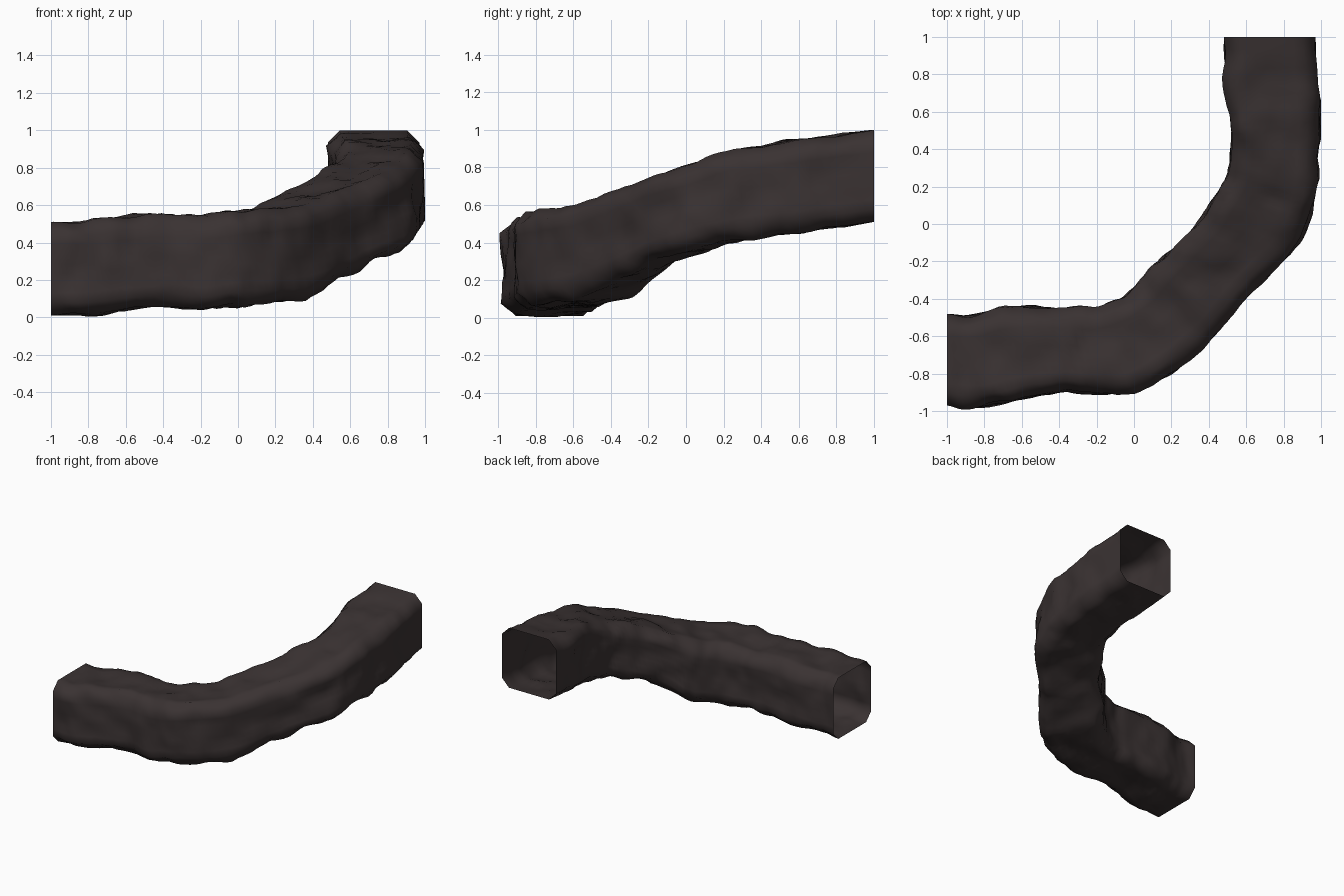
import bpy, bmesh, math
from mathutils import Vector, noise

if "Cube" in bpy.data.objects:
    bpy.data.objects.remove(bpy.data.objects["Cube"])

# Stations along the tunnel: outer x, outer y, inner x, inner y, floor z, roof z
STATIONS = [
    (-1.00, -.97, -1.00, -.48, .01, .51),
    (-.86, -.985, -.86, -.485, .01, .51),
    (-.68, -.955, -.69, -.44, .03, .53),
    (-.40, -.90, -.44, -.445, .055, .55),
    (-.18, -.91, -.22, -.445, .045, .54),
    (.00, -.905, -.09, -.405, .06, .56),
    (.20, -.80, .00, -.34, .08, .585),
    (.40, -.64, .09, -.25, .10, .61),
    (.60, -.39, .20, -.14, .20, .68),
    (.80, -.19, .35, .01, .30, .76),
    (.93, -.01, .45, .17, .36, .82),
    (.97, .20, .51, .32, .40, .885),
    (.995, .50, .52, .52, .445, .935),
    (.985, .74, .49, .74, .475, .965),
    (.97, 1.00, .48, 1.00, .51, 1.00),
]
STEPS, SIDE, CHAMFER = 6, 7, .065


def spline(a, b, c, d, t):
    return [.5 * (2 * q + (r - p) * t + (2 * p - 5 * q + 4 * r - s) * t * t
                  + (3 * q - p - 3 * r + s) * t ** 3) for p, q, r, s in zip(a, b, c, d)]


def section():
    """Chamfered square as (u, v) in 0..1, with extra points on the long sides."""
    c = CHAMFER / .49
    pts = []
    corners = [(c, 0), (1 - c, 0), (1, c), (1, 1 - c), (1 - c, 1), (c, 1), (0, 1 - c), (0, c)]
    for i, (u, v) in enumerate(corners):
        u2, v2 = corners[(i + 1) % 8]
        n = SIDE if i % 2 == 0 else 2
        pts += [(u + (u2 - u) * k / n, v + (v2 - v) * k / n) for k in range(n)]
    return pts


# Rock tunnel shell, open at both ends
frames = []
last = len(STATIONS) - 1
for i in range(last):
    q = [STATIONS[min(max(i + k, 0), last)] for k in (-1, 0, 1, 2)]
    frames += [spline(*q, s / STEPS) for s in range(STEPS)]
frames.append(list(STATIONS[-1]))

bm = bmesh.new()
rings = []
for i, (ox, oy, ix, iy, z0, z1) in enumerate(frames):
    fade = min(1, i / 5, (len(frames) - 1 - i) / 5)
    mid = Vector(((ox + ix) / 2, (oy + iy) / 2, (z0 + z1) / 2))
    ring = []
    for u, v in section():
        p = Vector((ox + (ix - ox) * u, oy + (iy - oy) * u, z0 + (z1 - z0) * v))
        # gentle rock bumps, none at the mouths
        bump = .026 * noise.noise(p * 6) + .012 * noise.noise(p * 13)
        p += (p - mid).normalized() * (bump - .004) * fade
        p.x, p.y, p.z = max(-1, min(1, p.x)), max(-1, min(1, p.y)), max(0, p.z)
        ring.append(bm.verts.new(p))
    rings.append(ring)
for a, b in zip(rings, rings[1:]):
    n = len(a)
    for k in range(n):
        bm.faces.new((a[k], b[k], b[(k + 1) % n], a[(k + 1) % n]))
bmesh.ops.recalc_face_normals(bm, faces=bm.faces)
# make sure the normals point outwards
f = max(bm.faces, key=lambda f: f.calc_center_median().z)
if f.normal.z < 0:
    bmesh.ops.reverse_faces(bm, faces=bm.faces)

mesh = bpy.data.meshes.new("tunnel_shell")
bm.to_mesh(mesh)
bm.free()
mesh.polygons.foreach_set("use_smooth", [True] * len(mesh.polygons))
rock = bpy.data.materials.new("dark brown rock")
rock.diffuse_color = (.042, .032, .032, 1)
rock.use_nodes = True
rock.node_tree.nodes["Principled BSDF"].inputs["Base Color"].default_value = rock.diffuse_color
mesh.materials.append(rock)
bpy.context.collection.objects.link(bpy.data.objects.new("tunnel_shell", mesh))
